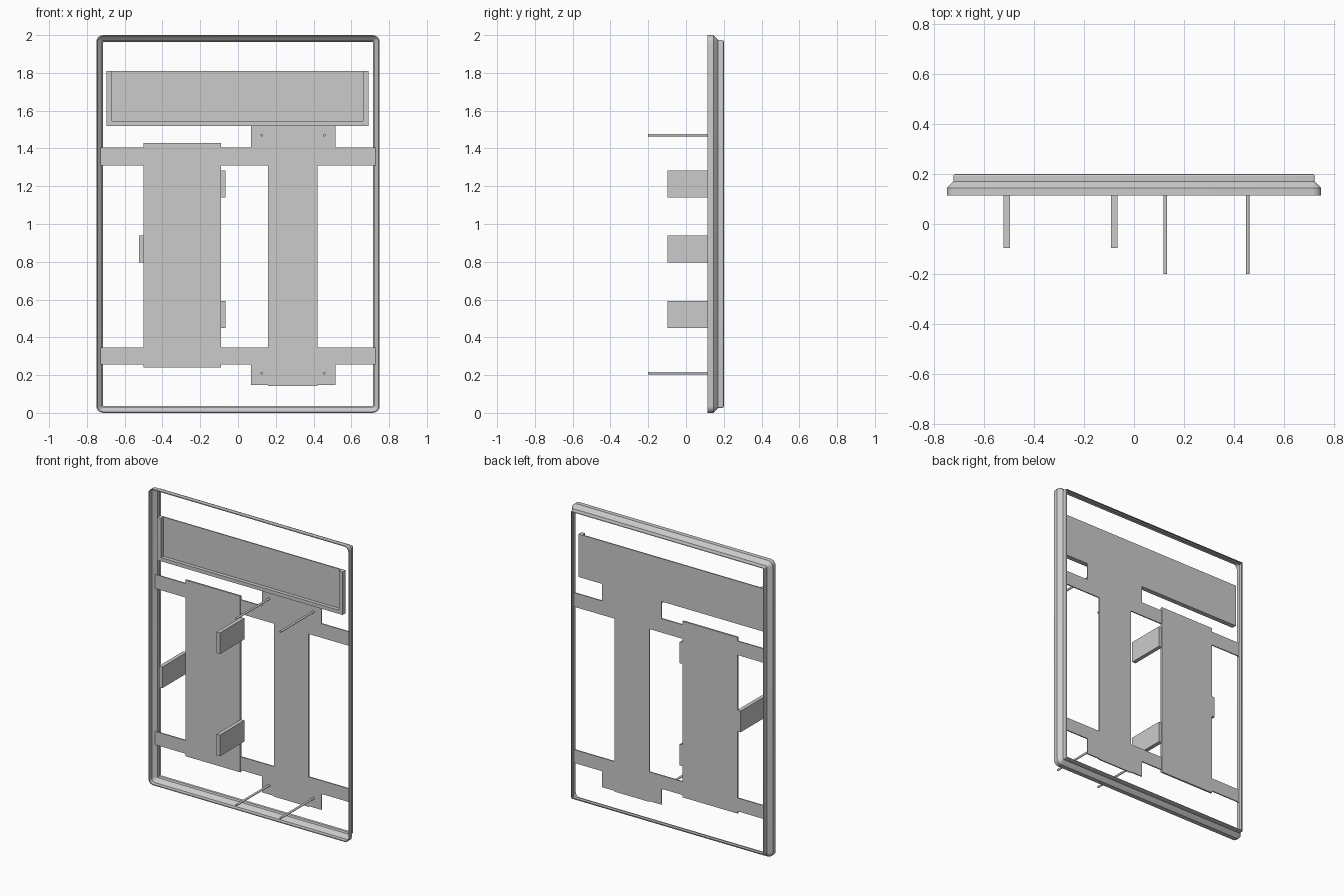
import bpy, bmesh, math

if "Cube" in bpy.data.objects:
    bpy.data.objects.remove(bpy.data.objects["Cube"])


def make_object(name, bm):
    bmesh.ops.recalc_face_normals(bm, faces=bm.faces)
    mesh = bpy.data.meshes.new(name)
    bm.to_mesh(mesh)
    bm.free()
    ob = bpy.data.objects.new(name, mesh)
    bpy.context.collection.objects.link(ob)
    return ob


def box(name, x, y, z):
    bm = bmesh.new()
    bmesh.ops.create_cube(bm, size=1)
    for v in bm.verts:
        v.co = [r[0] + (c + 0.5) * (r[1] - r[0]) for r, c in zip((x, y, z), v.co)]
    return make_object(name, bm)


def rounded_rect(inset, y, corner=0.035, steps=5):
    r = max(corner - inset, 0.004)
    hx, hz = 0.75 - inset - r, 1.0 - inset - r
    pts = []
    for q, (sx, sz) in enumerate(((1, 1), (-1, 1), (-1, -1), (1, -1))):
        for i in range(steps + 1):
            a = math.pi / 2 * (q + i / steps)
            pts.append((sx * hx + r * math.cos(a), y, 1 + sz * hz + r * math.sin(a)))
    return pts


# Outer frame: thin stepped moulding swept around a rounded rectangle
profile = [(0, 0.115), (0, 0.145), (0.022, 0.167), (0.026, 0.170), (0.026, 0.192),
           (0.029, 0.198), (0.034, 0.200), (0.036, 0.197), (0.031, 0.190),
           (0.031, 0.166), (0.026, 0.162), (0.006, 0.142), (0.006, 0.115)]
bm = bmesh.new()
rings = [[bm.verts.new(p) for p in rounded_rect(i, y)] for i, y in profile]
n = len(rings[0])
for k, a in enumerate(rings):
    b = rings[(k + 1) % len(rings)]
    for i in range(n):
        j = (i + 1) % n
        bm.faces.new((a[i], a[j], b[j], b[i]))
frame = make_object("outer_frame", bm)
bpy.context.view_layer.objects.active = frame
frame.select_set(True)
bpy.ops.object.shade_smooth_by_angle(angle=math.radians(25))

# Flat mounting plates
PLATE = (0.155, 0.163)
box("left_panel", (-0.50, -0.09), (0.152, 0.164), (0.24, 1.43))
box("right_panel", (0.16, 0.42), PLATE, (0.142, 1.53))
for label, bar, tab in (("lower", (0.255, 0.345), (0.147, 0.256)),
                        ("upper", (1.31, 1.405), (1.404, 1.53))):
    box(label + "_crossbar", (-0.727, 0.727), PLATE, bar)
    box(label + "_tab", (0.07, 0.515), PLATE, tab)

# Top tray with a raised lip on three sides
box("tray_panel", (-0.695, 0.69), PLATE, (1.52, 1.81))
LIP = (0.13, 0.156)
box("tray_lip_bottom", (-0.695, 0.69), LIP, (1.52, 1.545))
box("tray_lip_left", (-0.695, -0.667), LIP, (1.545, 1.81))
box("tray_lip_right", (0.662, 0.69), LIP, (1.545, 1.81))

# Holding clips beside the left panel
for i, (x0, z0) in enumerate(((-0.523, 0.795), (-0.093, 0.45), (-0.093, 1.14))):
    box(f"clip_{i + 1}", (x0, x0 + 0.026), (-0.097, 0.163), (z0, z0 + 0.143))

# Round mounting pins on the tabs
for x in (0.126, 0.456):
    for z in (0.21, 1.47):
        bm = bmesh.new()
        bmesh.ops.create_cone(bm, cap_ends=True, segments=12, radius1=0.007,
                              radius2=0.007, depth=0.36)
        for v in bm.verts:
            c = v.co.copy()
            v.co = (x + c.x, -0.02 + c.z, z + c.y)
        make_object("mounting_pin", bm)

# Centre line of the depth range: front pins to the back of the frame
